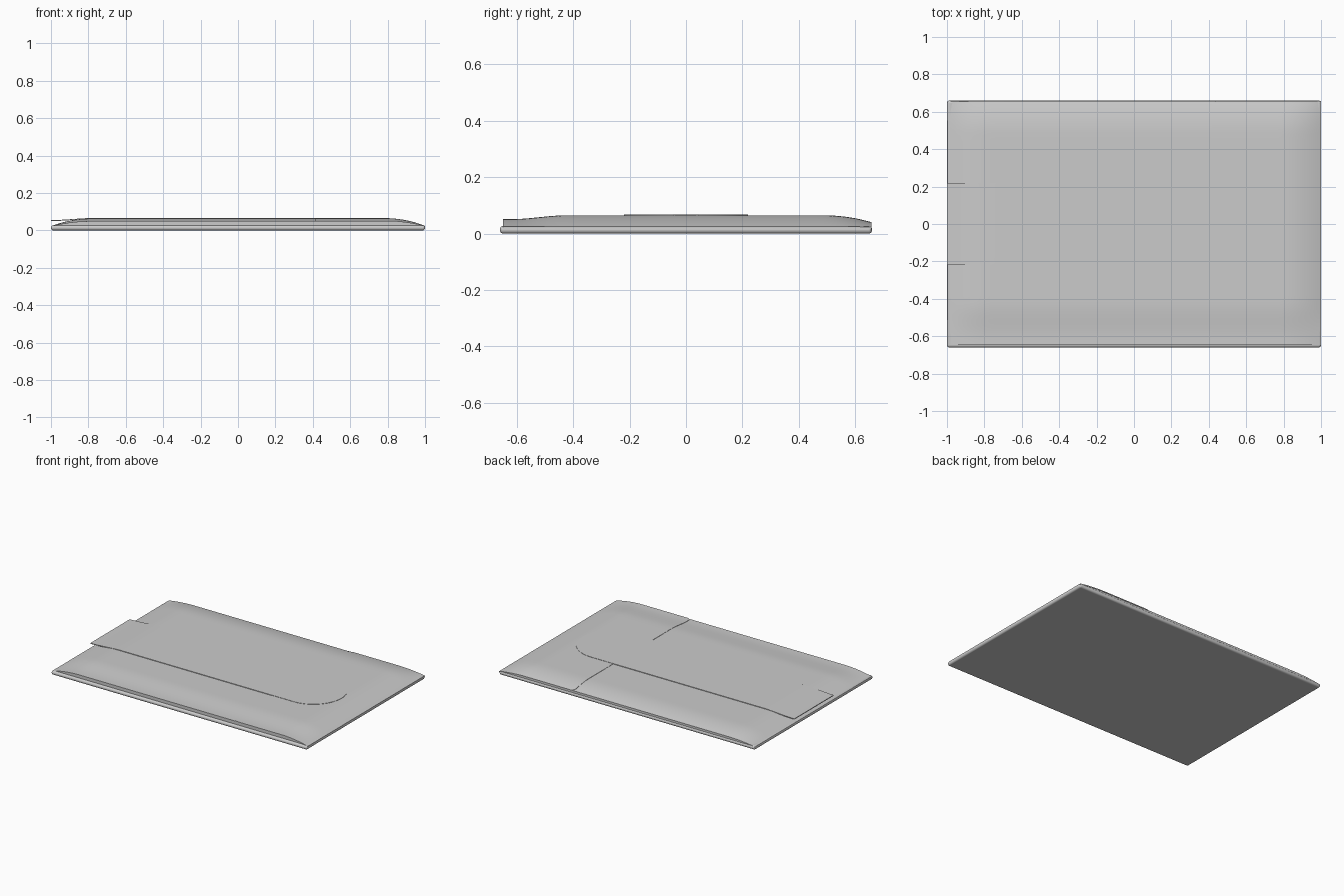
import bpy, bmesh, math

if "Cube" in bpy.data.objects:
    bpy.data.objects.remove(bpy.data.objects["Cube"])

def smooth(t):
    t = max(0.0, min(1.0, t))
    return t * t * (3 - 2 * t)

def ease(t):
    t = max(0.0, min(1.0, t))
    return 1 - (1 - t) ** 2

def body_z(x, y):
    # padded pouch: falls off to the sides, less so to front and back
    fx = ease((1 - abs(x)) / 0.21)
    front = 0.66 + 0.34 * smooth((y + 0.62) / 0.2)
    back = 0.42 + 0.58 * ease((0.655 - y) / 0.17)
    return 0.022 + 0.041 * fx * min(front, back)

def finish(ob):
    bpy.context.view_layer.objects.active = ob
    ob.select_set(True)
    bpy.ops.object.shade_smooth_by_angle(angle=math.radians(35))
    ob.select_set(False)

def layer(name, nx, ny, point, top, bottom):
    """Closed sheet: point(u, v) gives x, y; top and bottom give heights."""
    bm = bmesh.new()
    grids = []
    for height in (top, bottom):
        rows = []
        for j in range(ny + 1):
            pts = [point(i / nx, j / ny) for i in range(nx + 1)]
            rows.append([bm.verts.new((x, y, height(x, y))) for x, y in pts])
        for j in range(ny):
            for i in range(nx):
                bm.faces.new((rows[j][i], rows[j][i + 1], rows[j + 1][i + 1], rows[j + 1][i]))
        grids.append(rows)
    rims = []
    for r in grids:
        rims.append(r[0][:-1] + [q[-1] for q in r[:-1]] + r[-1][:0:-1] + [q[0] for q in r[:0:-1]])
    n = len(rims[0])
    for k in range(n):
        m = (k + 1) % n
        bm.faces.new((rims[0][k], rims[0][m], rims[1][m], rims[1][k]))
    bmesh.ops.recalc_face_normals(bm, faces=bm.faces)
    me = bpy.data.meshes.new(name)
    bm.to_mesh(me)
    bm.free()
    ob = bpy.data.objects.new(name, me)
    bpy.context.collection.objects.link(ob)
    finish(ob)
    return ob

# back panel with rolled edges
bpy.ops.mesh.primitive_cube_add(size=1, location=(0, 0, 0.0135))
base = bpy.context.object
base.name = "back_panel"
base.scale = (2, 1.32, 0.027)
bpy.ops.object.transform_apply(location=False, rotation=False, scale=True)
bev = base.modifiers.new("rolled_edges", 'BEVEL')
bev.width = 0.013
bev.segments = 5
finish(base)

# padded pouch
layer("padded_pouch", 60, 50,
      lambda u, v: (-0.998 + 1.996 * u, -0.645 + 1.3 * v),
      body_z, lambda x, y: 0.012)

# side flap folded over from the right edge, with rounded inner corners
def flap_point(u, v):
    y = -0.648 + 1.306 * (0.5 - 0.5 * math.cos(math.pi * v))
    d = min(y + 0.648, 0.658 - y)
    r = 0.03
    x0 = 0.415 + (r - math.sqrt(max(0, r * r - (r - d) ** 2)) if d < r else 0)
    return x0 + (0.999 - x0) * u, y

layer("side_flap", 30, 50, flap_point,
      lambda x, y: body_z(x, y) + 0.002, lambda x, y: body_z(x, y) - 0.004)

# long closing tab with a round end, standing off the left edge
def tab_point(u, v):
    a = math.pi * (v - 0.5)
    x1 = 0.59 + 0.22 * math.cos(a)
    return -1 + (x1 + 1) * u, 0.22 * math.sin(a)

def tab_z(x, y):
    if x < -0.75:
        return 0.055 + 0.012 * smooth((x + 1) / 0.25)
    return body_z(x, y) + 0.004

layer("closing_tab", 60, 28, tab_point, tab_z, lambda x, y: tab_z(x, y) - 0.005)
